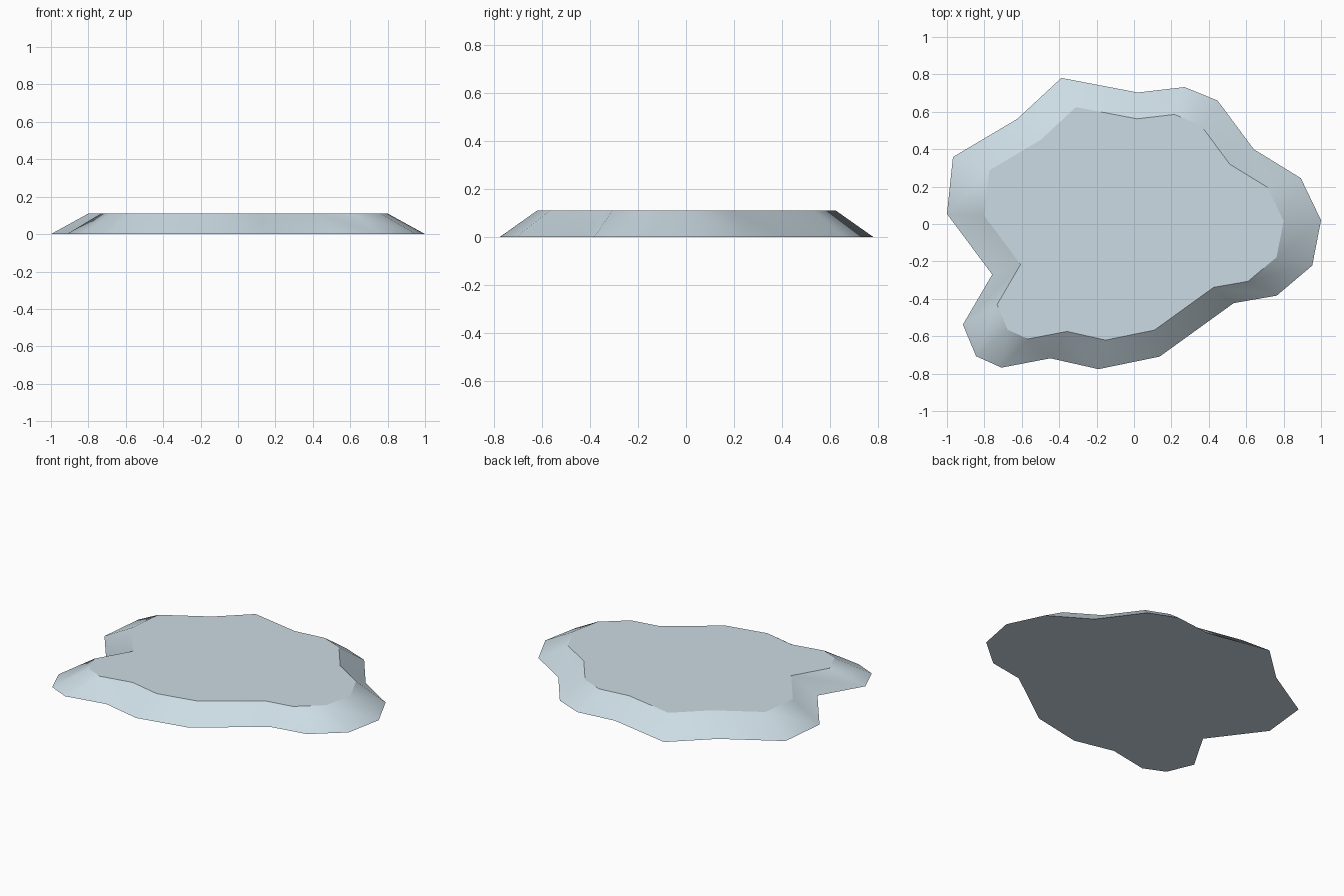
import bpy, bmesh

if "Cube" in bpy.data.objects:
    bpy.data.objects.remove(bpy.data.objects["Cube"])

HEIGHT = 0.11
TOP_SCALE = 0.8
# Irregular outline of the base, seen from above
OUTLINE = [
    (-0.388, 0.781), (0.02, 0.703), (0.27, 0.732), (0.447, 0.66), (0.64, 0.40),
    (0.892, 0.245), (1.0, 0.02), (0.953, -0.222), (0.763, -0.383), (0.533, -0.423),
    (0.137, -0.709), (-0.19, -0.776), (-0.447, -0.718), (-0.708, -0.768),
    (-0.844, -0.707), (-0.915, -0.538), (-0.758, -0.27), (-1.0, 0.054),
    (-0.968, 0.358), (-0.624, 0.562),
]

ice = bpy.data.materials.new("pale blue grey")
ice.diffuse_color = (0.60, 0.71, 0.77, 1)
ice.use_nodes = True
ice.node_tree.nodes["Principled BSDF"].inputs["Base Color"].default_value = ice.diffuse_color

# Flat slab with sloping sides: base outline joined to a smaller copy above
bm = bmesh.new()
base = [bm.verts.new((x, y, 0)) for x, y in OUTLINE]
rim = [bm.verts.new((x * TOP_SCALE, y * TOP_SCALE, HEIGHT)) for x, y in OUTLINE]
n = len(OUTLINE)
top = bm.faces.new(rim)
bottom = bm.faces.new(base[::-1])
for i in range(n):
    j = (i + 1) % n
    bm.faces.new((base[i], base[j], rim[j], rim[i])).smooth = True
bmesh.ops.recalc_face_normals(bm, faces=bm.faces)

# Crisp top and bottom edges, softly rounded side wall
for face in (top, bottom):
    for e in face.edges:
        e.smooth = False

mesh = bpy.data.meshes.new("ice_floe")
bm.to_mesh(mesh)
bm.free()
mesh.materials.append(ice)
obj = bpy.data.objects.new("ice_floe", mesh)
bpy.context.collection.objects.link(obj)
